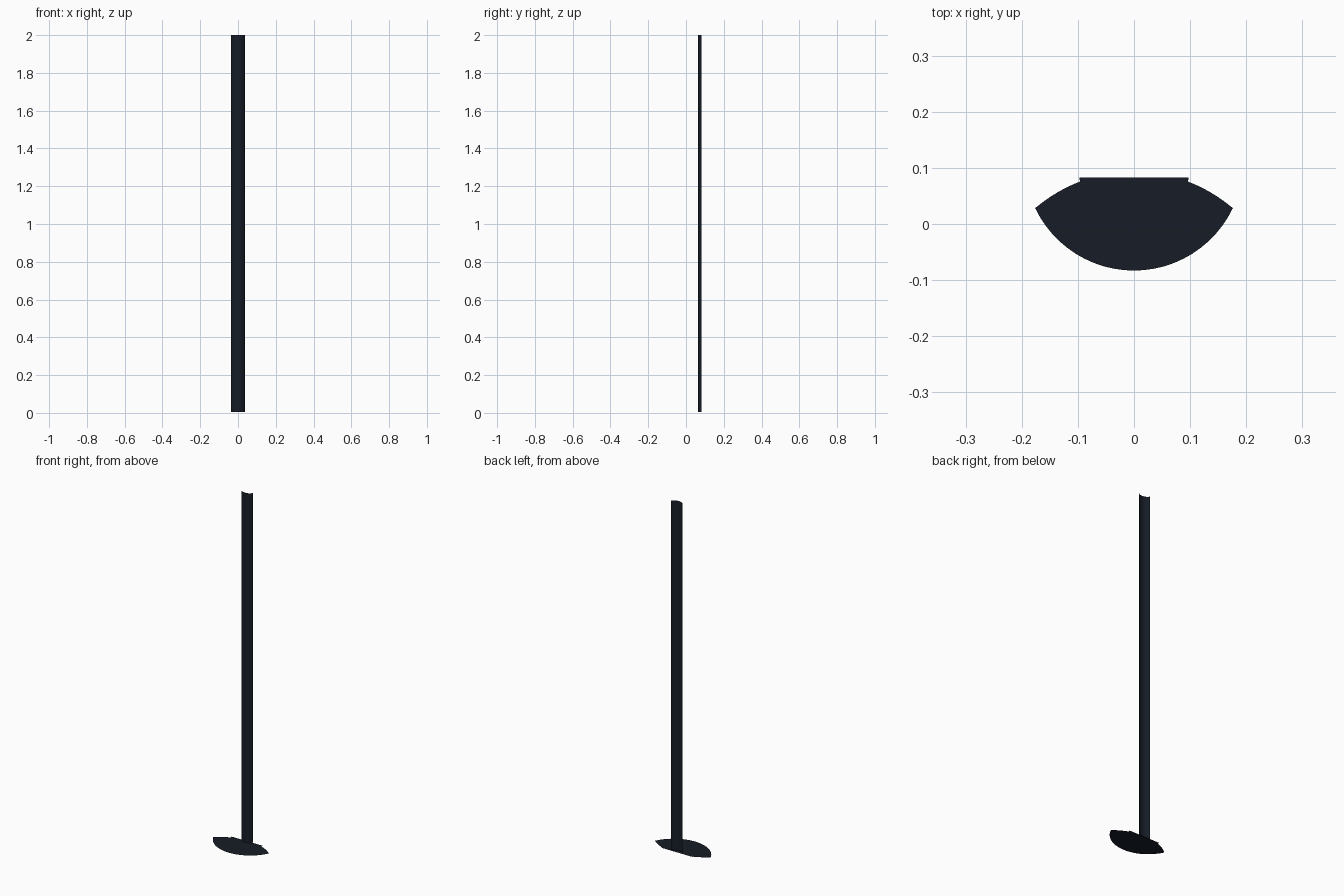
import bpy, bmesh, math

if "Cube" in bpy.data.objects:
    bpy.data.objects.remove(bpy.data.objects["Cube"])

dark = bpy.data.materials.new("dark_finish")
dark.diffuse_color = (0.008, 0.012, 0.02, 1)
dark.use_nodes = True
dark.node_tree.nodes["Principled BSDF"].inputs["Base Color"].default_value = dark.diffuse_color


def arc(cx, cy, r, a0, a1, n):
    """Points along a circular arc, angles in radians."""
    return [(cx + r * math.cos(a0 + (a1 - a0) * i / n),
             cy + r * math.sin(a0 + (a1 - a0) * i / n)) for i in range(n + 1)]


def finish(bm, name):
    mesh = bpy.data.meshes.new(name)
    bm.to_mesh(mesh)
    bm.free()
    mesh.materials.append(dark)
    obj = bpy.data.objects.new(name, mesh)
    bpy.context.collection.objects.link(obj)
    return obj


def flat_plate(name, outline, z):
    bm = bmesh.new()
    bm.faces.new([bm.verts.new((x, y, z)) for x, y in outline])
    return finish(bm, name)


BACK = 0.083  # flat rear edge of the base
TIP_X, TIP_Y = 0.175, 0.029

# Lens-shaped base: rounded front, shallower rear shoulders cut by a flat edge
front_r, rear_r = 0.195, 0.27
front_cy = -0.083 + front_r
fa = math.atan2(TIP_Y - front_cy, TIP_X)
rear_cy = TIP_Y - math.sqrt(rear_r ** 2 - TIP_X ** 2)
ra = math.atan2(TIP_Y - rear_cy, TIP_X)
cut = math.acos(0.09 / rear_r)
outline = arc(0, front_cy, front_r, -math.pi - fa, fa, 24)
outline += arc(0, rear_cy, rear_r, ra, cut, 6)[1:]
outline += arc(0, rear_cy, rear_r, math.pi - cut, math.pi - ra, 6)[:-1]
flat_plate("base_plate", outline, 0.0)

# Half-round pad on top of the base
flat_plate("base_pad", arc(0, BACK, 0.097, math.pi, 2 * math.pi, 24), 0.002)

# Tall open channel: a thin curved sheet bulging to the front
half_w, sag = 0.037, 0.02
r = (half_w ** 2 + sag ** 2) / (2 * sag)
spread = math.asin(half_w / r)
profile = arc(0, BACK - sag + r, r, -math.pi / 2 - spread, -math.pi / 2 + spread, 12)
bm = bmesh.new()
low = [bm.verts.new((x, y, 0.004)) for x, y in profile]
high = [bm.verts.new((x, y, 2.0)) for x, y in profile]
for i in range(len(profile) - 1):
    f = bm.faces.new((low[i], low[i + 1], high[i + 1], high[i]))
    f.smooth = True
finish(bm, "upright_channel")
